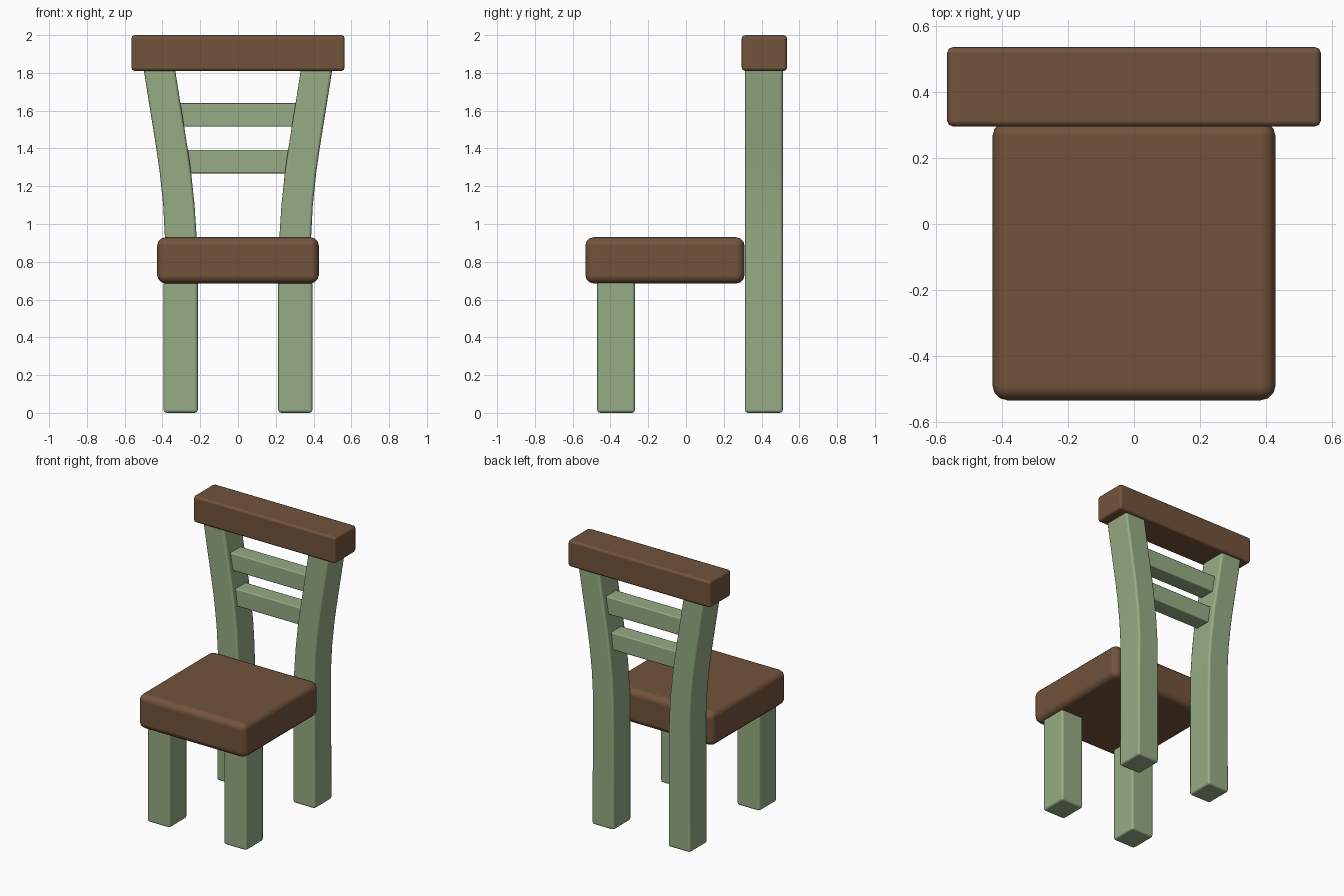
import bpy, bmesh

if "Cube" in bpy.data.objects:
    bpy.data.objects.remove(bpy.data.objects["Cube"])


def material(name, color):
    m = bpy.data.materials.new(name)
    m.diffuse_color = (*color, 1)
    m.use_nodes = True
    m.node_tree.nodes["Principled BSDF"].inputs["Base Color"].default_value = m.diffuse_color
    return m


BROWN = material("brown wood", (0.17, 0.087, 0.045))
GREEN = material("sage green paint", (0.31, 0.415, 0.235))


def loft(name, levels, y0, y1, mat, bevel, segments=2, mirror=False):
    """Box-section bar through levels of (z, x_min, x_max), between y0 and y1."""
    bm = bmesh.new()
    rings = [[bm.verts.new(p) for p in
              ((a, y0, z), (b, y0, z), (b, y1, z), (a, y1, z))]
             for z, a, b in levels]
    for lo, hi in zip(rings, rings[1:]):
        for i in range(4):
            j = (i + 1) % 4
            bm.faces.new((lo[i], lo[j], hi[j], hi[i]))
    bm.faces.new(rings[0][::-1])
    bm.faces.new(rings[-1])
    me = bpy.data.meshes.new(name)
    bm.to_mesh(me)
    bm.free()
    me.materials.append(mat)
    ob = bpy.data.objects.new(name, me)
    bpy.context.collection.objects.link(ob)
    b = ob.modifiers.new("Bevel", 'BEVEL')
    b.width, b.segments, b.limit_method = bevel, segments, 'ANGLE'
    b.harden_normals = True
    if mirror:
        ob.modifiers.new("Mirror", 'MIRROR')
    for o in bpy.context.selected_objects:
        o.select_set(False)
    ob.select_set(True)
    bpy.context.view_layer.objects.active = ob
    bpy.ops.object.shade_smooth()
    return ob


# Seat cushion block
loft("seat", [(0.685, -0.428, 0.428), (0.93, -0.428, 0.428)],
     -0.533, 0.31, BROWN, 0.045, 3)

# Top rail
loft("top_rail", [(1.81, -0.565, 0.565), (2.0, -0.565, 0.565)],
     0.295, 0.535, BROWN, 0.018)

# Front legs
loft("front_leg", [(0, 0.213, 0.394), (0.70, 0.213, 0.394)],
     -0.47, -0.27, GREEN, 0.016, mirror=True)

# Back legs: straight below the seat, flaring outwards above it
path = [(0, 0.303, 0.087), (0.7, 0.302, 0.086), (0.93, 0.303, 0.084),
        (1.1, 0.313, 0.083), (1.27, 0.331, 0.083), (1.39, 0.348, 0.083),
        (1.51, 0.367, 0.083), (1.64, 0.388, 0.083), (1.83, 0.418, 0.083)]
loft("back_leg", [(z, c - h, c + h) for z, c, h in path],
     0.312, 0.513, GREEN, 0.016, mirror=True)

# Back slats, ends buried in the legs
for z, x0, x1 in ((1.268, 0.30, 0.32), (1.515, 0.33, 0.35)):
    loft("back_slat", [(z, -x0, x0), (z + 0.125, -x1, x1)],
         0.35, 0.47, GREEN, 0.008)
